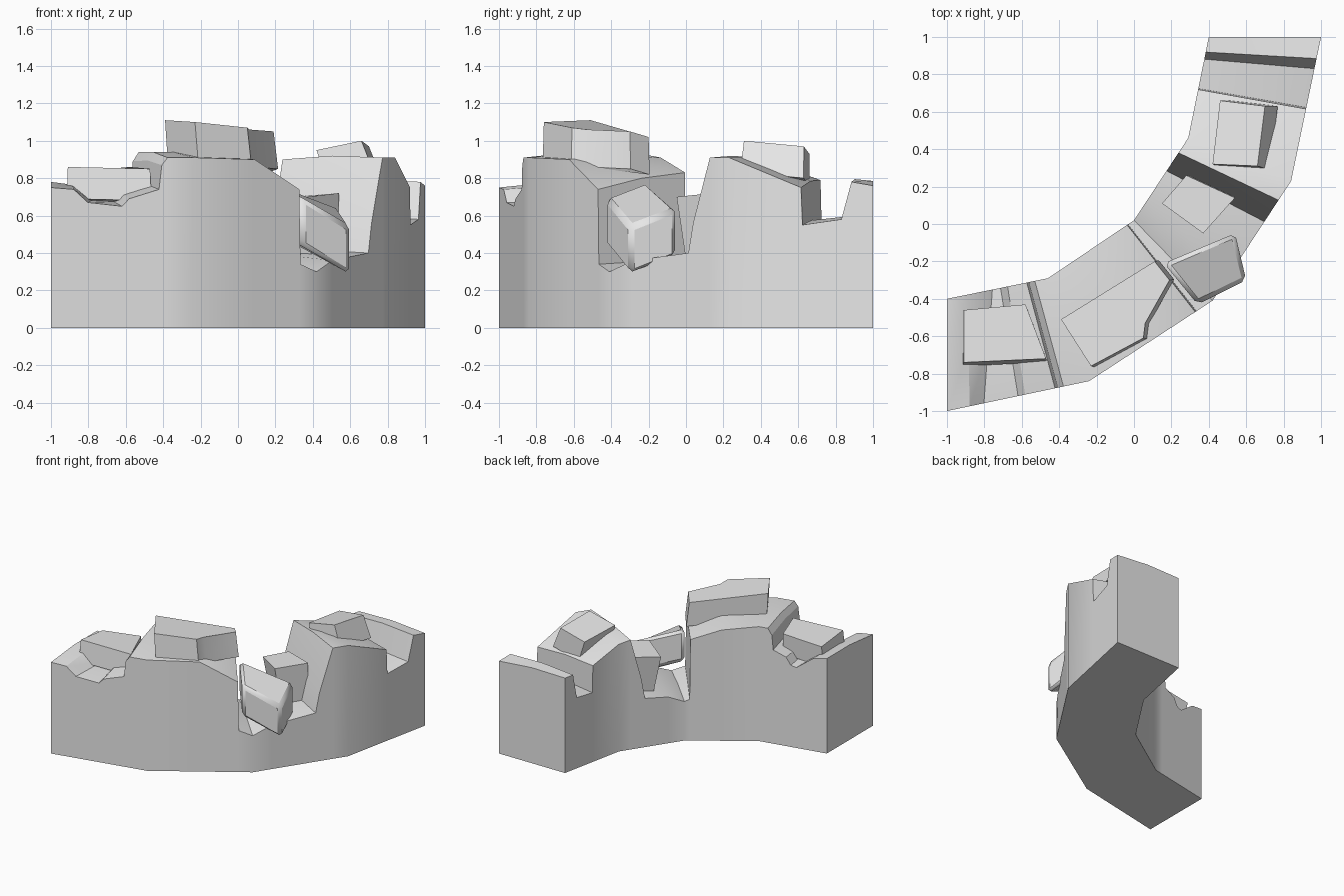
import bpy
import bmesh
from mathutils import Vector

cube = bpy.data.objects.get("Cube")
if cube:
    bpy.data.objects.remove(cube, do_unlink=True)

stone = bpy.data.materials.new("pale_grey_stone")
stone.use_nodes = True
stone.diffuse_color = (0.8, 0.8, 0.8, 1)
stone.node_tree.nodes["Principled BSDF"].inputs["Base Color"].default_value = (0.8, 0.8, 0.8, 1)

# Curved footprint: convex outer edge and concave inner edge
OUTER = [(-1, -1), (-.24, -.84), (.42, -.41), (.84, .23), (1, 1)]
INNER = [(-1, -.4), (-.46, -.29), (0, .02), (.29, .46), (.4, 1)]


def along(path, t):
    """Point on a footprint edge; whole numbers of t are its corners."""
    i = min(int(t), len(path) - 2)
    return Vector(path[i]).lerp(Vector(path[i + 1]), t - i)


def finish(name, bm, bevel=0):
    bmesh.ops.recalc_face_normals(bm, faces=bm.faces)
    mesh = bpy.data.meshes.new(name)
    bm.to_mesh(mesh)
    bm.free()
    mesh.materials.append(stone)
    obj = bpy.data.objects.new(name, mesh)
    bpy.context.collection.objects.link(obj)
    if bevel:
        mod = obj.modifiers.new("worn_edges", "BEVEL")
        mod.width = bevel
        mod.segments = 1
    bpy.ops.object.select_all(action="DESELECT")
    obj.select_set(True)
    bpy.context.view_layer.objects.active = obj
    bpy.ops.object.shade_smooth_by_angle(angle=.5)
    return obj


# Broken wall top: outer position, outer height, inner position, inner height
STATIONS = [
    (0, .75, 0, .78),
    (.16, .74, .2, .76),
    (.26, .67, .45, .66),
    (.5, .65, .53, .67),
    (.55, .69, .6, .73),
    (.76, .74, .79, .77),
    (.78, .87, .81, .89),
    (.82, .91, .87, .94),
    (1, .91, 1, .94),
    (1.5, .9, 1.5, .91),
    (1.86, .74, 1.92, .83),
    (1.87, .34, 1.93, .34),
    (2, .3, 2, .32),
    (2.2, .36, 2.25, .38),
    (2.66, .4, 2.6, .4),
    (2.7, .56, 2.66, .58),
    (2.84, .91, 2.82, .9),
    (3, .91, 3, .88),
    (3.5, .75, 3.48, .79),
    (3.51, .55, 3.49, .57),
    (3.78, .58, 3.78, .58),
    (3.85, .78, 3.85, .78),
    (4, .76, 4, .78),
]


def build_wall():
    bm = bmesh.new()
    rings = []
    for to, zo, ti, zi in STATIONS:
        o, n = along(OUTER, to), along(INNER, ti)
        mid = (o + n) / 2
        points = [(*o, 0), (*o, zo), (*mid, (zo + zi) / 2 + .015), (*n, zi), (*n, 0)]
        rings.append([bm.verts.new(p) for p in points])
    for a, b in zip(rings, rings[1:]):
        for k in range(5):
            j = (k + 1) % 5
            bm.faces.new((a[k], a[j], b[j], b[k]))
    bm.faces.new(rings[0])
    bm.faces.new(rings[-1])
    finish("curved_wall", bm)


def build_stone(name, top, drop, bevel=0, grow=1):
    """Loose stone: an uneven top outline dropped to a similar base."""
    bm = bmesh.new()
    top = [Vector(p) for p in top]
    centre = sum(top, Vector()) / len(top)
    upper = [bm.verts.new(p) for p in top]
    lower = [bm.verts.new(centre + (p - centre) * grow + Vector(drop)) for p in top]
    bm.faces.new(upper)
    bm.faces.new(lower)
    for k in range(len(top)):
        j = (k + 1) % len(top)
        bm.faces.new((upper[k], upper[j], lower[j], lower[k]))
    finish(name, bm, bevel)


build_wall()

# Stones resting on the wall
build_stone("end_stone", [(-.91, -.46, .83), (-.58, -.43, .86), (-.47, -.72, .85),
                          (-.91, -.74, .86)], (0, -.015, -.17), grow=1.03)
build_stone("crown_slab", [(-.39, -.51, 1.11), (.11, -.2, 1.02), (.19, -.3, 1.05),
                           (.06, -.53, 1.06), (.05, -.61, 1.07), (-.23, -.76, 1.1)],
            (.02, 0, -.2), grow=1.02)
build_stone("tilted_stone", [(.46, .66, .93), (.7, .63, .97), (.66, .31, 1),
                             (.42, .32, .95)], (.06, -.01, -.17), grow=1.06)

# Fallen stones in the breach
build_stone("fallen_slab", [(.16, -.21, .78), (.54, -.05, .64), (.6, -.3, .54),
                            (.34, -.43, .7)], (0, 0, -.26), bevel=.025)
build_stone("breach_stone", [(.15, .11, .68), (.28, .26, .7), (.54, .14, .72),
                             (.37, -.05, .7)], (.03, .02, -.36), grow=.8)
